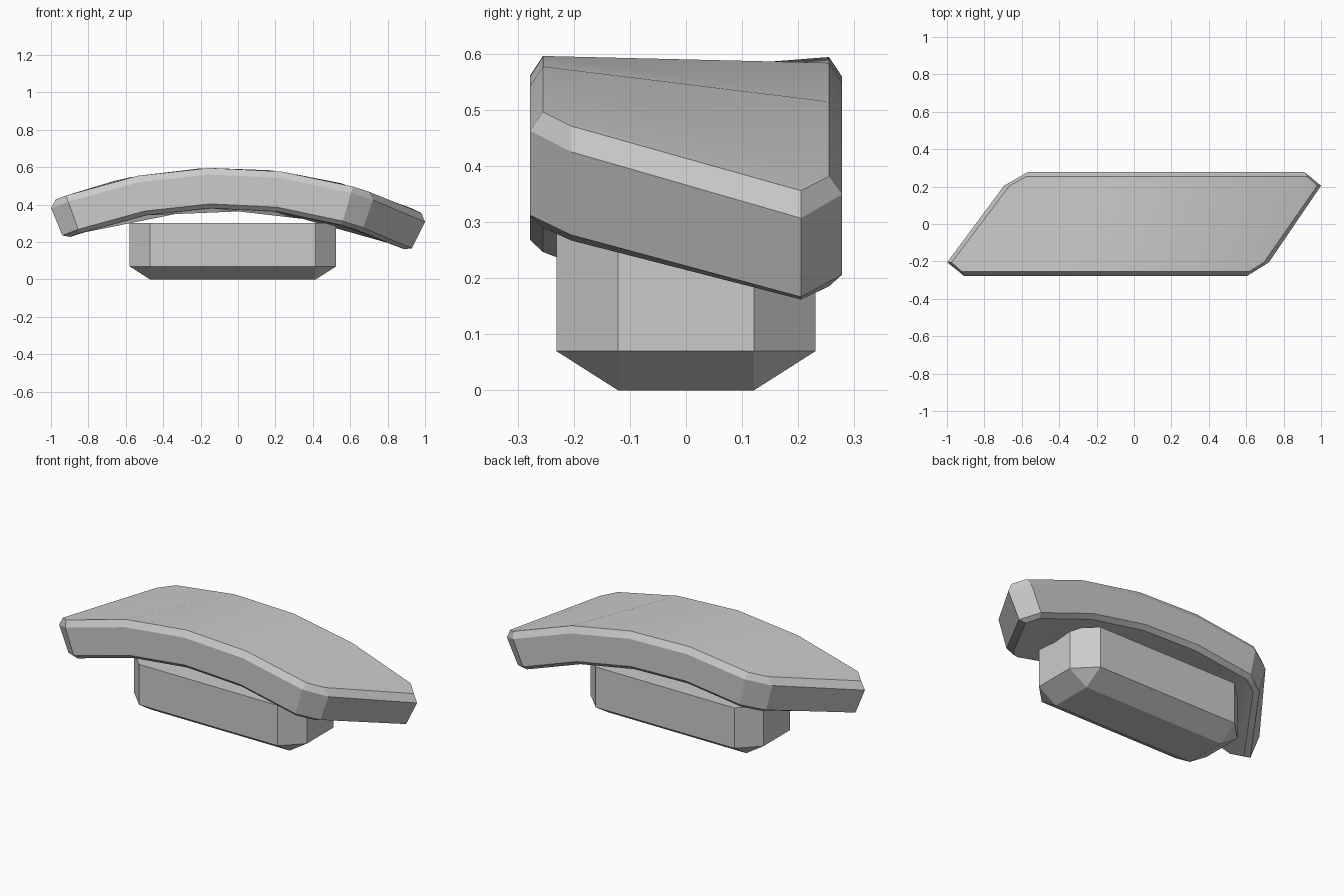
import bpy
import bmesh
from math import asin, sin, cos

cube = bpy.data.objects.get("Cube")
if cube:
    bpy.data.objects.remove(cube, do_unlink=True)

grey = bpy.data.materials.new("light_grey")
grey.use_nodes = True
colour = (0.6, 0.6, 0.6, 1)
grey.diffuse_color = colour
grey.node_tree.nodes["Principled BSDF"].inputs["Base Color"].default_value = colour


def finish(name, bm):
    bmesh.ops.recalc_face_normals(bm, faces=bm.faces)
    mesh = bpy.data.meshes.new(name)
    bm.to_mesh(mesh)
    bm.free()
    mesh.materials.append(grey)
    obj = bpy.data.objects.new(name, mesh)
    bpy.context.collection.objects.link(obj)
    bpy.ops.object.select_all(action="DESELECT")
    obj.select_set(True)
    bpy.context.view_layer.objects.active = obj
    bpy.ops.object.shade_smooth_by_angle(angle=0.35)


def bridge(bm, lower, upper):
    n = len(lower)
    for i in range(n):
        j = (i + 1) % n
        bm.faces.new((lower[i], lower[j], upper[j], upper[i]))


# Arched cap: a slanted outline with cut corners, wrapped round a cylinder
RADIUS, CENTRE_X, APEX = 2.45, -0.08, 0.597
SEGMENTS = 4


def bend(x, y, depth, shift):
    angle = asin((x - CENTRE_X) / RADIUS) + shift / RADIUS
    r = RADIUS - depth
    return CENTRE_X + r * sin(angle), y, APEX - RADIUS + r * cos(angle)


def row(start, end):
    return [start + (end - start) * i / SEGMENTS for i in range(SEGMENTS + 1)]


def cap_loop(bm, depth, edge_y, flare):
    pts = [(x, -edge_y, 0) for x in row(-0.92, 0.615)]
    pts += [(0.695, -0.205, flare), (0.98, 0.205, flare)]
    pts += [(x, edge_y, 0) for x in row(0.925, -0.575)]
    pts += [(-0.665, 0.205, -flare), (-0.975, -0.205, -flare)]
    return [bm.verts.new(bend(x, y, depth, s)) for x, y, s in pts]


bm = bmesh.new()
levels = [(0, 0.255, 0), (0.035, 0.278, 0.04), (0.192, 0.278, 0.04), (0.215, 0.255, 0)]
loops = [cap_loop(bm, *level) for level in levels]
for a, b in zip(loops, loops[1:]):
    bridge(bm, a, b)
for loop in (loops[0], loops[-1]):
    n = SEGMENTS + 1
    front, right = loop[:n], loop[n:n + 2]
    back, left = loop[n + 2:2 * n + 2][::-1], loop[2 * n + 2:]
    for i in range(SEGMENTS):
        bm.faces.new((front[i], front[i + 1], back[i + 1], back[i]))
    bm.faces.new((front[-1], right[0], right[1], back[-1]))
    bm.faces.new((front[0], back[0], left[0], left[1]))
finish("arched_cap", bm)

# Base block: eight-sided body tapering to a smaller rectangle underneath
MID_X, HALF_X, HALF_Y, CUT = -0.0275, 0.5525, 0.231, 0.11


def octagon(bm, z):
    pts = []
    for sx, sy in ((1, 1), (-1, 1), (-1, -1), (1, -1)):
        pair = [(sx * HALF_X, sy * (HALF_Y - CUT)), (sx * (HALF_X - CUT), sy * HALF_Y)]
        pts += pair if sx * sy > 0 else pair[::-1]
    return [bm.verts.new((MID_X + x, y, z)) for x, y in pts]


bm = bmesh.new()
low, high = octagon(bm, 0.07), octagon(bm, 0.303)
bridge(bm, low, high)
bm.faces.new(high)
foot = [bm.verts.new((MID_X + sx * (HALF_X - CUT), sy * (HALF_Y - CUT), 0))
        for sx, sy in ((1, 1), (-1, 1), (-1, -1), (1, -1))]
bm.faces.new(foot)
for i in range(4):
    a, b, c = low[2 * i], low[2 * i + 1], low[(2 * i + 2) % 8]
    bm.faces.new((foot[i], a, b))
    bm.faces.new((foot[i], b, c, foot[(i + 1) % 4]))
finish("base_block", bm)
